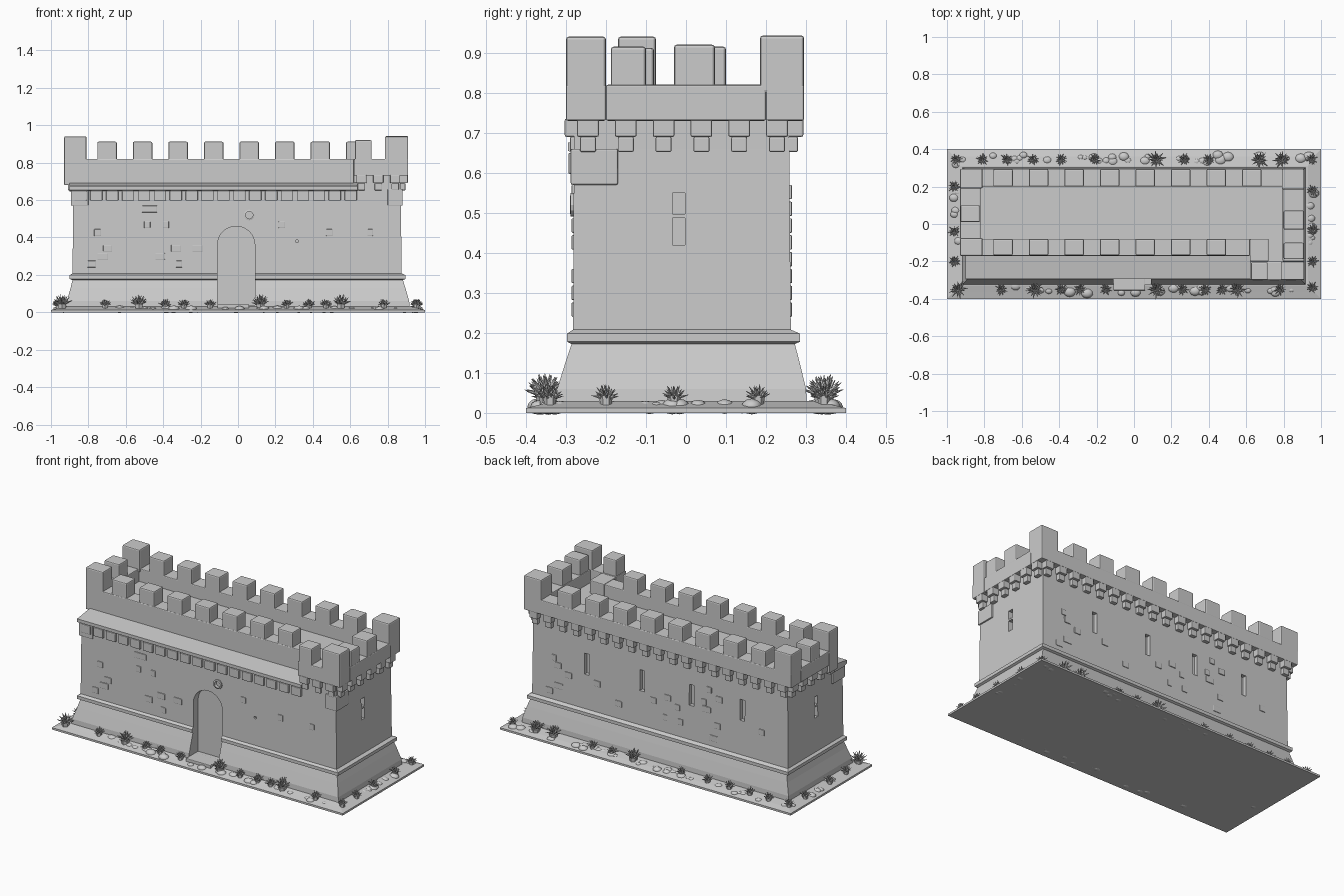
import bpy, bmesh, math, random
from mathutils import Vector, Matrix

if "Cube" in bpy.data.objects:
    bpy.data.objects.remove(bpy.data.objects["Cube"])

random.seed(4)
stone = bpy.data.materials.new("grey_stone")
stone.diffuse_color = (0.6, 0.6, 0.6, 1)
stone.use_nodes = True
stone.node_tree.nodes["Principled BSDF"].inputs["Base Color"].default_value = stone.diffuse_color


def finish(name, bm, bevel=0.0, smooth=False, helper=False):
    bmesh.ops.recalc_face_normals(bm, faces=bm.faces[:])
    me = bpy.data.meshes.new(name)
    bm.to_mesh(me)
    bm.free()
    ob = bpy.data.objects.new(name, me)
    bpy.context.collection.objects.link(ob)
    me.materials.append(stone)
    if smooth:
        for p in me.polygons:
            p.use_smooth = True
    if bevel:
        m = ob.modifiers.new("soft_edges", "BEVEL")
        m.width, m.segments, m.limit_method = bevel, 2, "ANGLE"
    if helper:
        ob.hide_render = True
        ob.display_type = "WIRE"
    return ob


def add_box(bm, x0, x1, y0, y1, z0, z1):
    mat = Matrix.Translation(((x0 + x1) / 2, (y0 + y1) / 2, (z0 + z1) / 2)) @ \
        Matrix.Diagonal((x1 - x0, y1 - y0, z1 - z0, 1))
    bmesh.ops.create_cube(bm, size=1, matrix=mat)


def boxes(name, items, bevel=0.0, helper=False):
    bm = bmesh.new()
    for b in items:
        add_box(bm, *b)
    return finish(name, bm, bevel, helper=helper)


def loft(name, rings):
    """Stacked rectangles (x0, x1, y0, y1, z) joined into one closed solid."""
    bm = bmesh.new()
    loops = [[bm.verts.new(p) for p in ((a, c, z), (b, c, z), (b, d, z), (a, d, z))]
             for a, b, c, d, z in rings]
    for lo, hi in zip(loops, loops[1:]):
        for i in range(4):
            bm.faces.new((lo[i], lo[(i + 1) % 4], hi[(i + 1) % 4], hi[i]))
    bm.faces.new(loops[0][::-1])
    bm.faces.new(loops[-1])
    return finish(name, bm)


def prism(name, pts, axis, a, b, helper=False):
    """Extrude a 2D outline along x (points are y, z) or y (points are x, z)."""
    bm = bmesh.new()
    put = (lambda p, t: (t, p[0], p[1])) if axis == "x" else (lambda p, t: (p[0], t, p[1]))
    lo = [bm.verts.new(put(p, a)) for p in pts]
    hi = [bm.verts.new(put(p, b)) for p in pts]
    n = len(pts)
    for i in range(n):
        bm.faces.new((lo[i], lo[(i + 1) % n], hi[(i + 1) % n], hi[i]))
    bm.faces.new(lo[::-1])
    bm.faces.new(hi)
    return finish(name, bm, helper=helper)


# ground slab
loft("ground", [(-1, 1, -.4, .4, 0), (-1, 1, -.4, .4, .012),
                (-.96, .96, -.36, .36, .022), (-.93, .93, -.33, .31, .03)])

# walls with flared plinth and moulding
walls = loft("walls", [(-.92, .92, -.325, .302, .01), (-.915, .915, -.322, .30, .06),
                       (-.895, .895, -.30, .283, .13), (-.885, .882, -.286, .272, .172),
                       (-.90, .895, -.297, .285, .178), (-.90, .895, -.297, .285, .198),
                       (-.885, .875, -.282, .262, .208), (-.88, .87, -.28, .258, .66)])

# doorway and window slits cut into the walls
arch = [(-.11, .04), (.09, .04)] + [(-.01 + .1 * math.cos(math.pi * i / 16),
                                    .36 + .1 * math.sin(math.pi * i / 16)) for i in range(17)]
door_cut = prism("door_cutter", arch, "y", -.5, -.235, helper=True)
slits = [(x - .016, x + .016, .235, .4, .42, .55) for x in (.5, .12, -.22, -.57)]
for z0, z1 in ((.42, .487), (.497, .55)):
    slits += [(.845, 1, -.034, -.002, z0, z1), (-1, -.855, -.034, -.002, z0, z1)]
slit_cut = boxes("slit_cutter", slits, helper=True)
round_cut_bm = bmesh.new()
for x, z, r in ((.06, .52, .02), (.315, .38, .008)):
    bmesh.ops.create_cone(round_cut_bm, cap_ends=True, segments=12, radius1=r, radius2=r, depth=.1,
                          matrix=Matrix.Translation((x, -.32, z)) @ Matrix.Rotation(math.pi / 2, 4, "X"))
round_cut = finish("round_cutter", round_cut_bm, helper=True)
for c in (door_cut, slit_cut, round_cut):
    m = walls.modifiers.new("cut", "BOOLEAN")
    m.object, m.operation, m.solver = c, "DIFFERENCE", "EXACT"
boxes("door_step", [(-.11, .06, -.355, -.26, .01, .042)], .004)

# raised ring round the small opening
bm = bmesh.new()
ring = [[bm.verts.new((.06 + r * math.cos(i * math.tau / 12), y, .52 + r * math.sin(i * math.tau / 12)))
         for i in range(12)] for r, y in ((.02, -.275), (.02, -.29), (.029, -.288), (.029, -.275))]
for k in range(4):
    for i in range(12):
        j = (i + 1) % 12
        bm.faces.new((ring[k][i], ring[k][j], ring[(k + 1) % 4][j], ring[(k + 1) % 4][i]))
finish("round_opening_rim", bm)

# upper storey floor and front corner turret core
boxes("upper_core", [(-.88, .87, -.155, .258, .62, .74), (.635, .87, -.28, -.155, .62, .74)])

# front terrace cornice with a row of dentils beneath
prism("terrace", [(-.27, .645), (-.295, .655), (-.295, .675), (-.15, .695), (-.15, .645)],
      "x", -.90, .64)
boxes("terrace_dentils", [(-.875 + .085 * i, -.81 + .085 * i, -.294, -.27, .597, .65)
                          for i in range(18) if -.81 + .085 * i < .65], .004)
boxes("corner_pads", [(.80, .88, -.288, -.17, .57, .66), (-.893, -.8, -.288, -.17, .57, .65)], .004)

# parapet walls
P0, P1 = .73, .82
boxes("parapets", [(-.93, .91, .20, .295, P0, P1), (-.93, -.82, -.08, .20, P0, P1),
                   (.795, .91, -.20, .20, P0, P1), (-.93, .62, -.17, -.08, P0 - .05, P1),
                   (.62, .72, -.20, -.08, P0, P1), (.62, .91, -.30, -.20, P0, P1)], .005)

# battlements
mer = []
for i in range(8):
    x = -.70 + .19 * i
    mer.append((x - .052, x + .052, .20, .293, .80, .912))
    if i < 7:
        mer.append((x - .052, x + .052, -.168, -.08, .80, .912))
mer += [(-.93, -.81, .19, .295, .80, .94), (.79, .91, .185, .295, .80, .943),
        (-.93, -.81, -.17, -.075, .80, .94), (.785, .91, -.30, -.20, .80, .94),
        (.625, .715, -.30, -.205, .80, .92), (.80, .908, -.188, -.10, .80, .915),
        (.80, .908, -.03, .072, .80, .92), (-.928, -.825, .01, .10, .80, .915)]
boxes("merlons", mer, .007)

# stepped corbels carrying the parapet
cor = []


def corbel(x, y, nx, ny):
    """Two-step bracket on a wall point, projecting along the outward normal."""
    for w, d, z0, z1 in ((.027, .033, .69, .735), (.02, .02, .652, .69)):
        xs = sorted((x - .02 * nx, x + d * nx)) if nx else (x - w, x + w)
        ys = sorted((y - .02 * ny, y + d * ny)) if ny else (y - w, y + w)
        cor.append((*xs, *ys, z0, z1))


for i in range(19):
    corbel(-.86 + .0948 * i, .26, 0, 1)
for i in range(6):
    corbel(.875, -.245 + .0945 * i, 1, 0)
for i in range(5):
    corbel(-.89, -.14 + .0945 * i, -1, 0)
for x in (.66, .75, .84):
    corbel(x, -.27, 0, -1)
boxes("corbels", cor, .004)

# slightly raised wall stones
blocks = []
for i in range(46):
    x, z = random.uniform(-.82, .78), .24 + .042 * random.randrange(8)
    w = random.uniform(.03, .06)
    if i % 2:
        if min(abs(x + w / 2 - s) for s in (.5, .12, -.22, -.57)) > .06:
            blocks.append((x, x + w, .25, .265, z, z + .036))
    elif abs(x + w / 2) > .18:
        blocks.append((x, x + w, -.286, -.27, z, z + .036))
boxes("wall_stones", blocks, .003)

# points along the ground border
front = [-.94, -.71, -.53, -.39, -.29, -.15, .12, .26, .38, .47, .55, .78]
rear = [-.95, -.81, -.68, -.54, -.39, -.21, .12, .27, .40, .67, .79, .95]
spots = [(x, -.35) for x in front] + [(x, .345) for x in rear]
spots += [(-.96, y) for y in (.2, -.04, -.2)] + [(.955, y) for y in (.18, -.03, -.2, -.34)]

# spiky plants
bm = bmesh.new()
for k, (x, y) in enumerate(spots):
    big = 1.25 if x in (-.53, .55, -.94, .79, .67, .12) else .85
    for i in range(26):
        a, tilt = i * 2.4 + k, math.radians(12 + 68 * (i / 25))
        d = Vector((math.cos(a) * math.sin(tilt), math.sin(a) * math.sin(tilt), math.cos(tilt)))
        h = random.uniform(.035, .046) * big
        root = Vector((x, y, .02 + .018 * big)) + d * h / 2
        bmesh.ops.create_cone(bm, segments=4, radius1=.007 * big, radius2=.0005, depth=h, cap_ends=True,
                              matrix=Matrix.Translation(root) @ d.to_track_quat("Z", "Y").to_matrix().to_4x4())
    bmesh.ops.create_cone(bm, segments=6, radius1=.016 * big, radius2=.02 * big, depth=.03, cap_ends=True,
                          matrix=Matrix.Translation((x, y, .028)))
finish("plants", bm)

# rounded ground stones
bm = bmesh.new()
for i in range(90):
    if i % 5:
        x, y = random.uniform(-.95, .95), random.choice((-1, 1)) * random.uniform(.325, .37)
    else:
        x, y = random.choice((-1, 1)) * random.uniform(.93, .965), random.uniform(-.33, .33)
    r = random.uniform(.014, .028)
    bmesh.ops.create_icosphere(bm, subdivisions=2, radius=r, matrix=Matrix.Translation((x, y, .016)) @
                               Matrix.Diagonal((1.2, 1, .75, 1)))
finish("ground_stones", bm, smooth=True)
